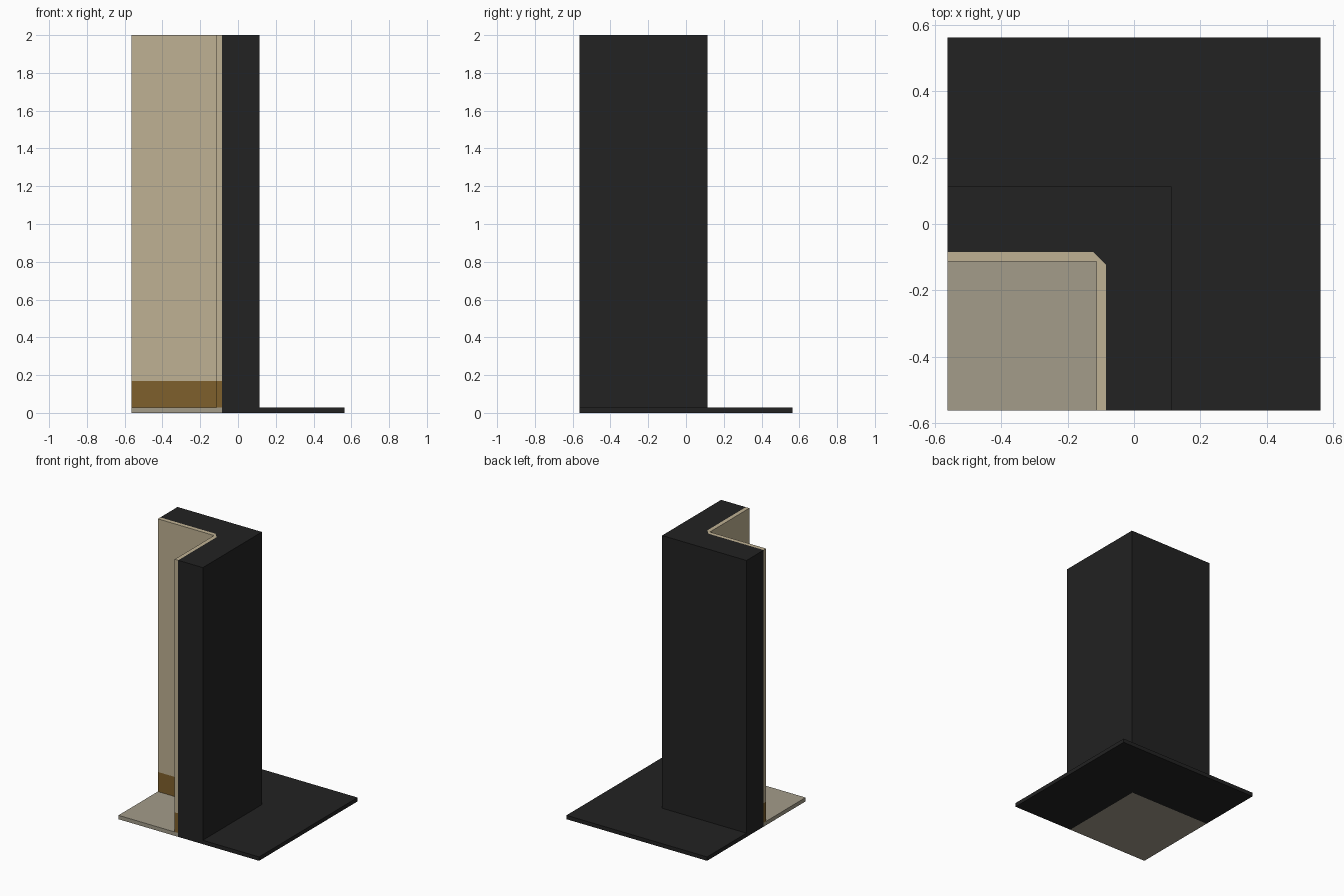
import bpy, bmesh
from mathutils import Vector

if "Cube" in bpy.data.objects:
    bpy.data.objects.remove(bpy.data.objects["Cube"])

HALF = 0.5625     # half of the base plate
WALL = 0.1125     # half of the wall thickness
SEAM = 0.0845     # where the dark shell meets the inner lining
FLOOR, SKIRT, TOP = 0.028, 0.17, 2.0
BLACK, TAN, STONE, BROWN = range(4)


def material(name, rgb):
    m = bpy.data.materials.new(name)
    m.diffuse_color = (*rgb, 1)
    m.use_nodes = True
    m.node_tree.nodes["Principled BSDF"].inputs["Base Color"].default_value = m.diffuse_color
    return m


MATS = [material("black shell", (0.016, 0.016, 0.016)),
        material("tan plaster", (0.521, 0.440, 0.292)),
        material("stone floor", (0.366, 0.332, 0.254)),
        material("brown skirting", (0.212, 0.117, 0.025))]


def finish(bm, name):
    mesh = bpy.data.meshes.new(name)
    bm.to_mesh(mesh)
    bm.free()
    for m in MATS:
        mesh.materials.append(m)
    bpy.context.collection.objects.link(bpy.data.objects.new(name, mesh))


# Floor plate: box cut along the colour seams
bm = bmesh.new()
bmesh.ops.create_cube(bm, size=1)
for v in bm.verts:
    v.co = Vector((v.co.x * 2 * HALF, v.co.y * 2 * HALF, (v.co.z + 0.5) * FLOOR))
for axis in (Vector((1, 0, 0)), Vector((0, 1, 0))):
    for d in (-SEAM, SEAM):
        bmesh.ops.bisect_plane(bm, geom=bm.verts[:] + bm.edges[:] + bm.faces[:],
                               plane_co=axis * d, plane_no=axis)
bm.normal_update()
for f in bm.faces:
    c = f.calc_center_median()
    limit = SEAM if f.normal.z < -0.5 else -SEAM
    f.material_index = STONE if c.x < limit and c.y < limit else BLACK
finish(bm, "floor_plate")

# Corner wall: L-shaped profile with a thin inner lining and skirting band
E, A, S, C = -HALF, -WALL, -SEAM, -0.122
lining = [(E, A), (A, A), (A, E), (S, E), (S, C), (C, S), (E, S)]
shell = [(S, E), (WALL, E), (WALL, WALL), (E, WALL), (E, S), (C, S), (S, C)]
outline = lining[:4] + shell[1:5]
bm = bmesh.new()
for z0, z1 in ((FLOOR, SKIRT), (SKIRT, TOP)):
    for p, q in zip(outline, outline[1:] + outline[:1]):
        f = bm.faces.new([bm.verts.new((*xy, z)) for xy, z in
                          ((p, z0), (q, z0), (q, z1), (p, z1))])
        inner = (p[0] + q[0]) / 2 < S and (p[1] + q[1]) / 2 < S
        f.material_index = (BROWN if z1 == SKIRT else TAN) if inner else BLACK
for profile, colour in ((lining, TAN), (shell, BLACK)):
    f = bm.faces.new([bm.verts.new((*xy, TOP)) for xy in profile])
    f.material_index = colour
bmesh.ops.remove_doubles(bm, verts=bm.verts[:], dist=1e-5)
bm.normal_update()
finish(bm, "corner_wall")
